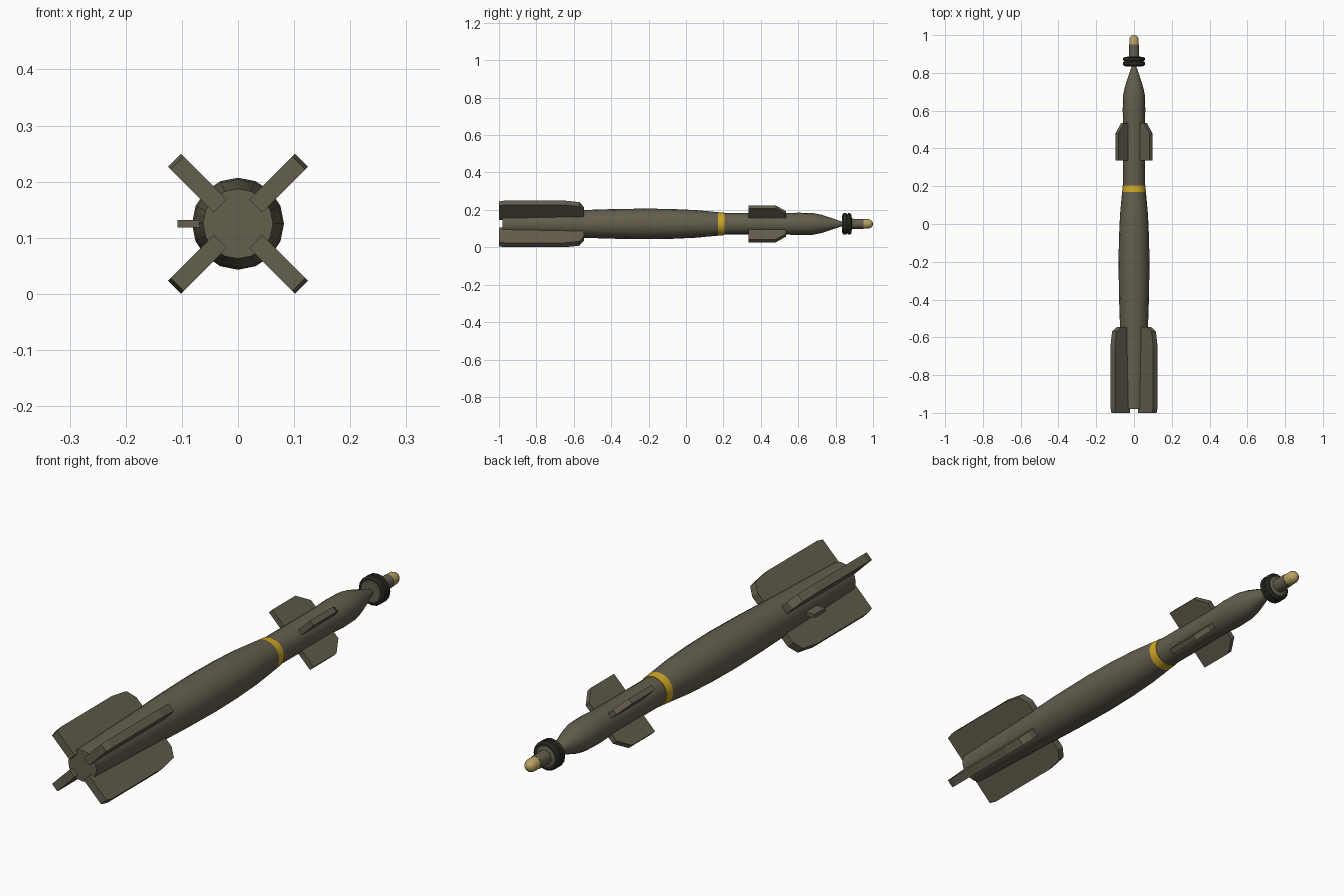
import bpy, bmesh, math
from mathutils import Matrix, Vector

if "Cube" in bpy.data.objects:
    bpy.data.objects.remove(bpy.data.objects["Cube"])

ZC = 0.125   # height of the long axis
SIDES = 16


def material(name, rgb):
    m = bpy.data.materials.new(name)
    m.diffuse_color = (*rgb, 1)
    m.use_nodes = True
    m.node_tree.nodes["Principled BSDF"].inputs["Base Color"].default_value = m.diffuse_color
    return m


OLIVE = material("olive", (0.125, 0.112, 0.075))
YELLOW = material("yellow", (0.62, 0.39, 0.02))
TAN = material("tan", (0.48, 0.36, 0.12))
DARK = material("dark", (0.025, 0.025, 0.018))


def finish(name, bm, mat, smooth=None):
    bmesh.ops.recalc_face_normals(bm, faces=bm.faces)
    me = bpy.data.meshes.new(name)
    bm.to_mesh(me)
    bm.free()
    ob = bpy.data.objects.new(name, me)
    bpy.context.collection.objects.link(ob)
    me.materials.append(mat)
    if smooth:
        bpy.ops.object.select_all(action='DESELECT')
        ob.select_set(True)
        bpy.context.view_layer.objects.active = ob
        bpy.ops.object.shade_smooth_by_angle(angle=math.radians(smooth))
    return ob


def lathe(name, profile, mat):
    """Capped surface of revolution about the y axis from (y, radius) pairs."""
    bm = bmesh.new()
    rings = []
    for y, r in profile:
        rings.append([bm.verts.new((r * math.cos(a), y, ZC + r * math.sin(a)))
                      for a in (2 * math.pi * i / SIDES for i in range(SIDES))])
    for a, b in zip(rings, rings[1:]):
        for i in range(SIDES):
            j = (i + 1) % SIDES
            bm.faces.new((a[i], a[j], b[j], b[i]))
    bm.faces.new(rings[0])
    bm.faces.new(rings[-1])
    return finish(name, bm, mat, 35)


def fins(name, outline, thick, mat):
    """Four plates in an X; outline is (y, distance from axis)."""
    for k in range(4):
        bm = bmesh.new()
        f = bm.faces.new([bm.verts.new((r, y, -thick / 2)) for y, r in outline])
        ext = bmesh.ops.extrude_face_region(bm, geom=[f])
        bmesh.ops.translate(bm, vec=(0, 0, thick),
                            verts=[v for v in ext["geom"] if isinstance(v, bmesh.types.BMVert)])
        bm.transform(Matrix.Translation((0, 0, ZC))
                     @ Matrix.Rotation(math.radians(45 + 90 * k), 4, 'Y'))
        finish(f"{name}_{k + 1}", bm, mat)


# Main body and tapered tail
lathe("main_body", [(-0.98, 0.0625), (-0.78, 0.068), (-0.55, 0.074), (-0.4, 0.079),
                    (-0.22, 0.082), (-0.08, 0.08), (0.05, 0.074), (0.17, 0.063)], OLIVE)
# Painted band
lathe("yellow_band", [(0.17, 0.063), (0.205, 0.06)], YELLOW)
# Guidance section and pointed nose
lathe("nose_section", [(0.205, 0.057), (0.54, 0.057), (0.6, 0.06), (0.68, 0.058),
                       (0.72, 0.05), (0.78, 0.031), (0.84, 0.01)], OLIVE)
# Seeker collar: two dark ribs round an olive hub
lathe("collar_hub", [(0.833, 0.042), (0.84, 0.05), (0.88, 0.05), (0.888, 0.03)], OLIVE)
lathe("collar_rear_rib", [(0.836, 0.05), (0.842, 0.057), (0.857, 0.057), (0.86, 0.051)], DARK)
lathe("collar_front_rib", [(0.863, 0.051), (0.866, 0.057), (0.878, 0.057), (0.884, 0.05)], DARK)
# Seeker stem and rounded tip
lathe("seeker_stem", [(0.88, 0.028), (0.95, 0.026)], OLIVE)
lathe("seeker_tip", [(0.95, 0.025), (0.978, 0.025), (0.99, 0.02), (0.997, 0.012), (1.0, 0.004)], TAN)

# Tail fins and front fins
fins("tail_fin", [(-1.0, 0.045), (-1.0, 0.153), (-0.97, 0.16), (-0.65, 0.16),
                  (-0.57, 0.148), (-0.545, 0.11), (-0.545, 0.045)], 0.033, OLIVE)
fins("front_fin", [(0.335, 0.03), (0.335, 0.128), (0.48, 0.128),
                   (0.535, 0.085), (0.535, 0.03)], 0.022, OLIVE)

# Small tab on the left of the tail
bm = bmesh.new()
bmesh.ops.create_cube(bm, size=1)
bmesh.ops.scale(bm, vec=(0.05, 0.07, 0.014), verts=bm.verts)
bmesh.ops.translate(bm, vec=(-0.083, -0.69, ZC), verts=bm.verts)
finish("side_tab", bm, OLIVE)
